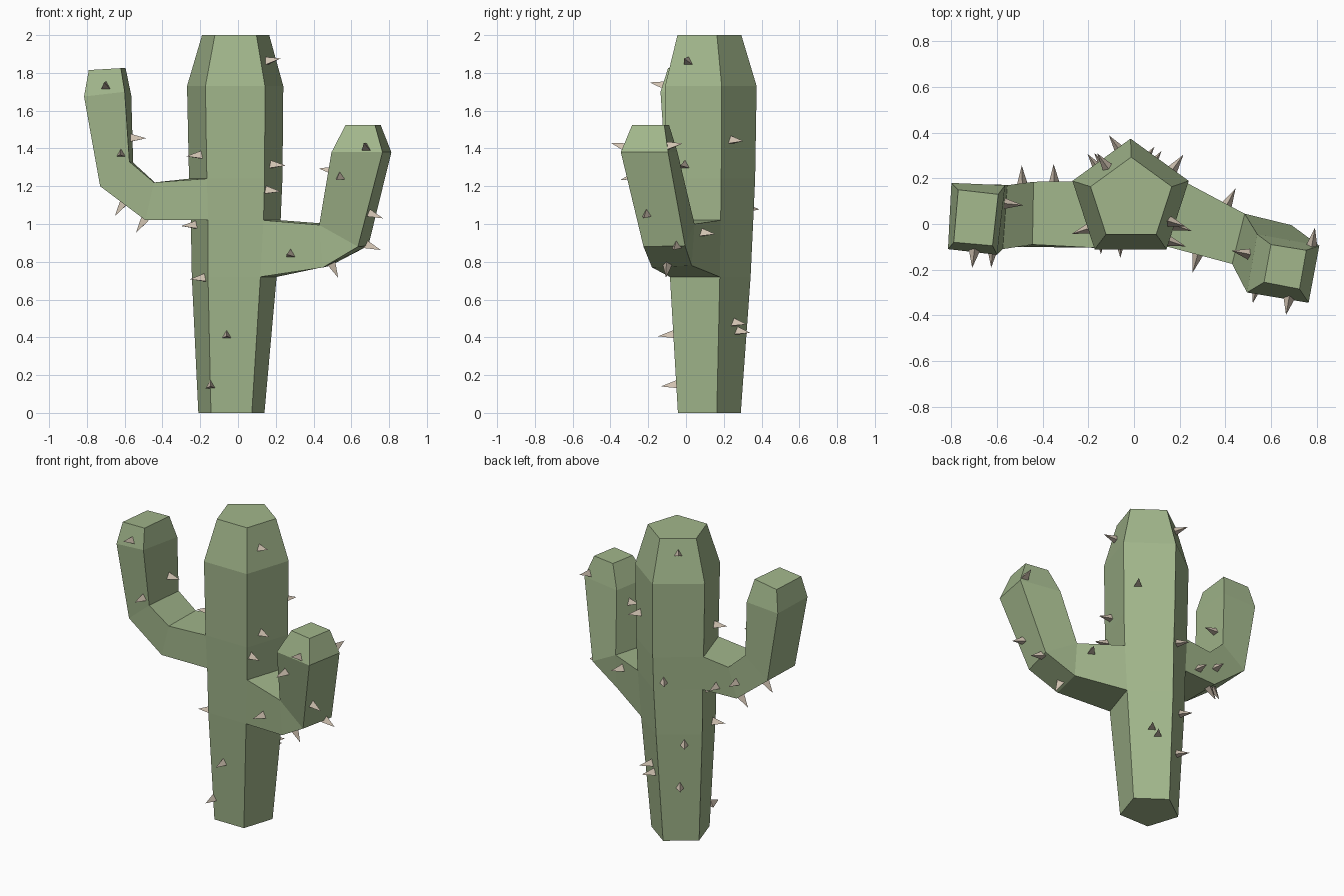
import bpy, bmesh, math
from mathutils import Vector, Matrix
from mathutils.bvhtree import BVHTree

if "Cube" in bpy.data.objects:
    bpy.data.objects.remove(bpy.data.objects["Cube"])


def make_object(name, bm, color):
    mesh = bpy.data.meshes.new(name)
    bm.to_mesh(mesh)
    mat = bpy.data.materials.new(name + "_color")
    mat.diffuse_color = (*color, 1)
    mat.use_nodes = True
    mat.node_tree.nodes["Principled BSDF"].inputs["Base Color"].default_value = mat.diffuse_color
    mesh.materials.append(mat)
    bpy.context.collection.objects.link(bpy.data.objects.new(name, mesh))


bm = bmesh.new()

# Trunk: five-sided rings (z, centre x, radius), leaving holes for the arms
rings = []
for z, cx, r in [(0, -.035, .184), (.72, -.02, .236), (1.02, -.012, .25),
                 (1.24, -.012, .26), (1.73, -.015, .268), (2, -.0125, .187)]:
    angles = [math.radians(90 + 72 * i) for i in range(5)]
    rings.append([bm.verts.new((cx + r * math.cos(a), .106 + r * math.sin(a), z)) for a in angles])


def bridge(a, b, skip=None):
    n = len(a)
    for i in range(n):
        if i != skip:
            j = (i + 1) % n
            bm.faces.new((a[i], a[j], b[j], b[i]))


arm_holes = {1: 3, 2: 1}
for k in range(5):
    bridge(rings[k], rings[k + 1], arm_holes.get(k))
bm.faces.new(rings[0])
bm.faces.new(rings[-1])


# Arms: sections run inner back, inner front, outer front, outer back
def arm(start, sections):
    previous = start
    for section in sections:
        ring = [bm.verts.new(p) for p in section]
        bridge(previous, ring)
        previous = ring
    bm.faces.new(previous)


arm([rings[3][1], rings[3][2], rings[2][2], rings[2][1]], [
    [(-.44, .185, 1.22), (-.445, -.09, 1.22), (-.49, -.10, 1.02), (-.49, .17, 1.02)],
    [(-.555, .17, 1.325), (-.575, -.11, 1.33), (-.73, -.10, 1.20), (-.72, .175, 1.20)],
    [(-.565, .17, 1.68), (-.60, -.135, 1.70), (-.815, -.11, 1.675), (-.80, .18, 1.67)],
    [(-.595, .13, 1.825), (-.62, -.095, 1.825), (-.79, -.08, 1.815), (-.77, .15, 1.81)]])
elbow = [(.485, .045, 1.0), (.43, -.175, .995)]
arm([rings[2][4], rings[2][3], rings[1][3], rings[1][4]], [
    elbow + [(.45, -.18, .77), (.49, .03, .78)],
    elbow + [(.635, -.225, .88), (.69, -.005, .885)],
    [(.54, -.045, 1.38), (.495, -.30, 1.38), (.765, -.345, 1.38), (.812, -.095, 1.38)],
    [(.60, -.09, 1.525), (.57, -.255, 1.525), (.725, -.285, 1.525), (.755, -.115, 1.525)]])

bmesh.ops.remove_doubles(bm, verts=bm.verts[:], dist=.0001)
bmesh.ops.recalc_face_normals(bm, faces=bm.faces[:])
surface = BVHTree.FromBMesh(bm)
make_object("cactus_body", bm, (.36, .47, .26))

# Spines: three-sided cones snapped to the body, pointing along its normals
spine_spots = [
    # left arm
    (-.70, -.12, 1.73), (-.62, -.12, 1.37), (-.57, .09, 1.45), (-.60, .02, 1.11),
    (-.49, .12, 1.02), (-.49, .18, 1.13), (-.35, .19, 1.07),
    # right arm
    (.28, -.13, .84), (.54, -.27, 1.25), (.68, -.32, 1.40), (.49, -.13, 1.28),
    (.70, -.21, 1.05), (.68, -.05, .885), (.49, -.10, .79), (.41, .09, .95), (.78, -.09, 1.41),
    # trunk
    (.16, .01, 1.86), (.19, -.01, 1.31), (.14, -.07, 1.175), (.17, .24, 1.44),
    (.07, .25, .475), (.04, .27, .43), (-.20, -.02, 1.36), (-.19, -.03, .71),
    (-.235, .10, .99), (-.06, -.07, .41), (-.145, -.05, .145), (-.06, .32, 1.08),
    (-.155, .24, .66), (-.125, .243, .37), (-.115, .246, 1.91)]
sp = bmesh.new()
for spot in spine_spots:
    point, normal, _, _ = surface.find_nearest(Vector(spot))
    turn = normal.to_track_quat('Z', 'Y').to_matrix().to_4x4()
    bmesh.ops.create_cone(sp, cap_ends=True, segments=3, radius1=.03, radius2=0, depth=.09,
                          matrix=Matrix.Translation(point + normal * .037) @ turn)
bmesh.ops.remove_doubles(sp, verts=sp.verts[:], dist=.0001)
make_object("spines", sp, (.62, .53, .43))
